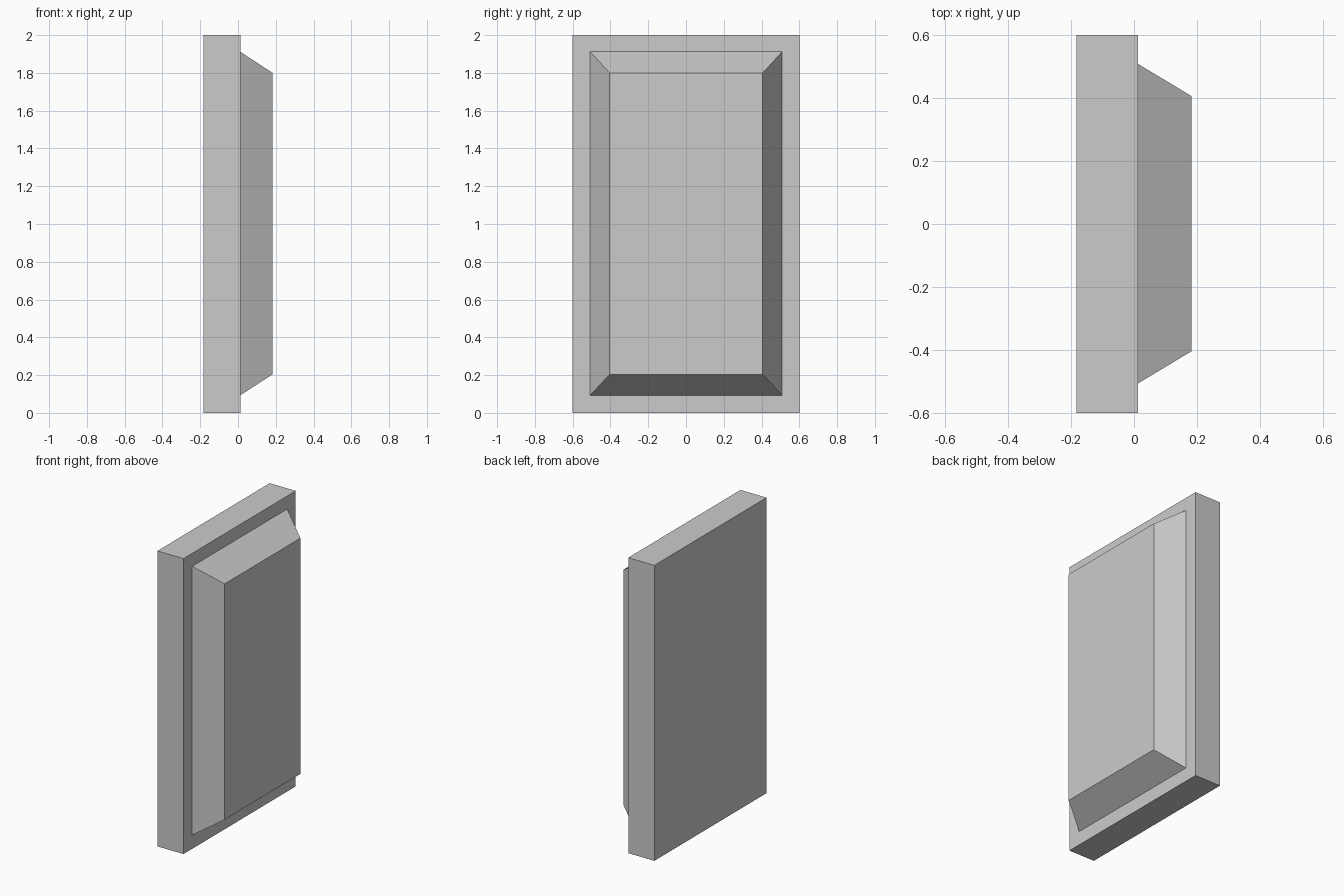
import bpy, bmesh
from mathutils import Vector

if "Cube" in bpy.data.objects:
    bpy.data.objects.remove(bpy.data.objects["Cube"])

X_BACK, X_FRONT, X_PANEL = -0.183, 0.012, 0.183


def ring(bm, x, y0, y1, z0, z1):
    return [bm.verts.new(Vector((x, y, z)))
            for y, z in ((y0, z0), (y1, z0), (y1, z1), (y0, z1))]


bm = bmesh.new()
# slab back, slab front, foot of raised panel, face of raised panel
rings = [
    ring(bm, X_BACK, -0.6, 0.6, 0.0, 2.0),
    ring(bm, X_FRONT, -0.6, 0.6, 0.0, 2.0),
    ring(bm, X_FRONT, -0.507, 0.509, 0.093, 1.912),
    ring(bm, X_PANEL, -0.404, 0.406, 0.204, 1.80),
]
for a, b in zip(rings, rings[1:]):
    for i in range(4):
        j = (i + 1) % 4
        bm.faces.new((a[i], a[j], b[j], b[i]))

# end caps
bm.faces.new(rings[0][::-1])
bm.faces.new(rings[-1])
bmesh.ops.recalc_face_normals(bm, faces=bm.faces)

mesh = bpy.data.meshes.new("raised_panel_slab")
bm.to_mesh(mesh)
bm.free()
slab = bpy.data.objects.new("raised_panel_slab", mesh)
bpy.context.collection.objects.link(slab)
